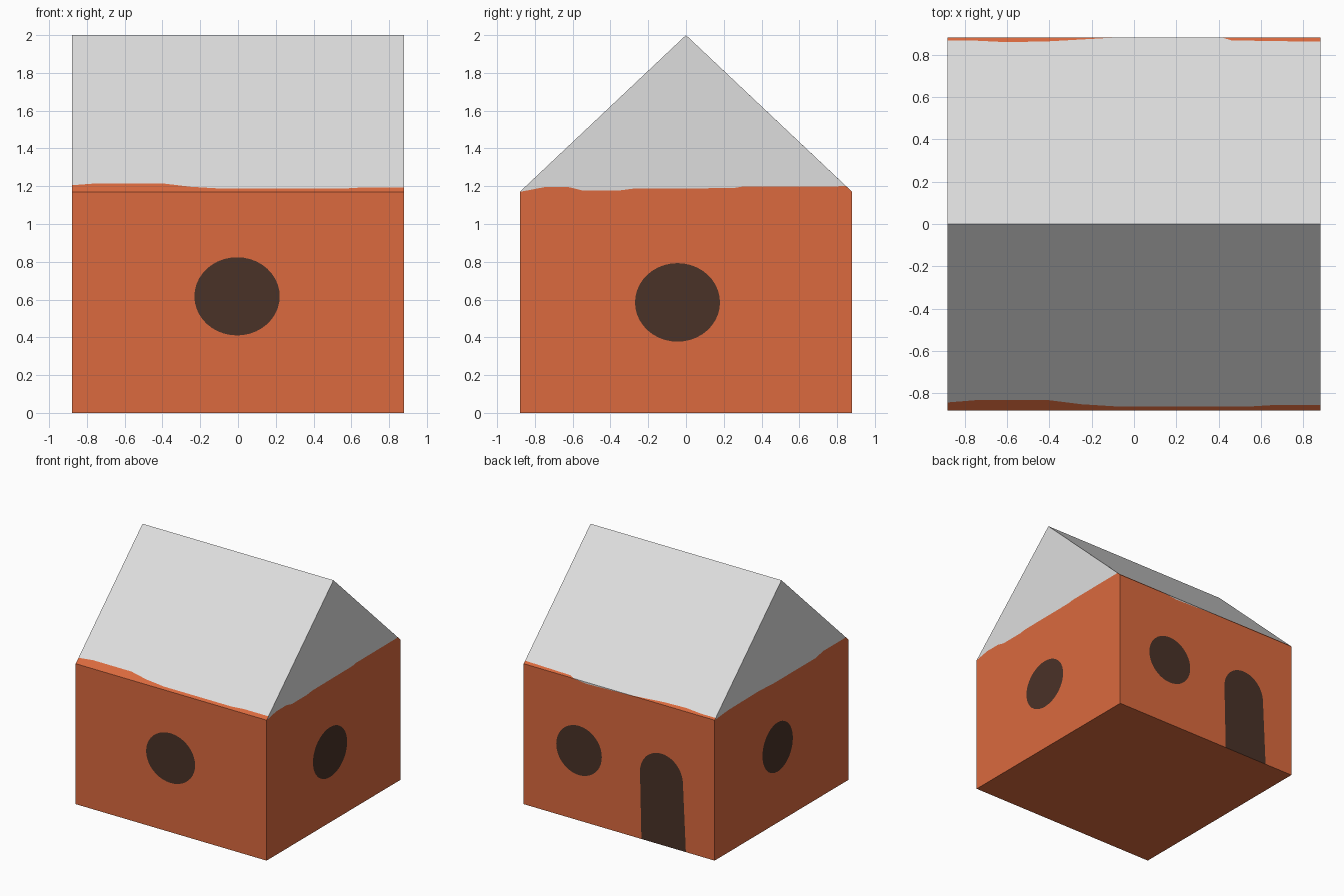
import bpy, bmesh, math
from mathutils import Vector

if "Cube" in bpy.data.objects:
    bpy.data.objects.remove(bpy.data.objects["Cube"])

H, EAVE, RIDGE = 0.88, 1.17, 2.0   # half width, eave height, ridge height


def material(name, rgb):
    m = bpy.data.materials.new(name)
    lin = [((c / 255 + 0.055) / 1.055) ** 2.4 for c in rgb]
    m.diffuse_color = (*lin, 1)
    m.use_nodes = True
    m.node_tree.nodes["Principled BSDF"].inputs["Base Color"].default_value = m.diffuse_color
    return m


BRICK = material("orange plaster", (219, 106, 62))
SNOW = material("pale roof", (222, 222, 222))
DARK = material("dark opening", (74, 50, 39))


# Maps from (sideways, height) to the surface of each side; front and back bend at the eave
def along_x(sign):
    return lambda u, z: Vector((u, sign * min(H, H * (RIDGE - z) / (RIDGE - EAVE)), z))


def along_y(sign):
    return lambda u, z: Vector((sign * H, u, z))


def finish(bm, name, mat):
    bmesh.ops.remove_doubles(bm, verts=bm.verts, dist=1e-5)
    bm.normal_update()
    for f in bm.faces:
        if f.normal.dot(f.calc_center_median() - Vector((0, 0, 0.9))) < 0:
            f.normal_flip()
    me = bpy.data.meshes.new(name)
    bm.to_mesh(me)
    bm.free()
    me.materials.append(mat)
    bpy.context.collection.objects.link(bpy.data.objects.new(name, me))


def panel(name, mat, place, *loops):
    """Flat face from an outline, with further loops as holes."""
    bm = bmesh.new()
    edges = []
    for loop in loops:
        vs = [bm.verts.new(place(*p)) for p in loop]
        edges += [bm.edges.new((a, b)) for a, b in zip(vs, vs[1:] + vs[:1])]
    n = place(0.1, 0) - place(0, 0)
    normal = n.cross(place(0, 0.1) - place(0, 0)).normalized()
    bmesh.ops.triangle_fill(bm, edges=edges, use_beauty=True, normal=normal)
    finish(bm, name, mat)


def band(name, mat, place, low, high):
    """Strip of faces between two rows of points."""
    bm = bmesh.new()
    for i in range(len(low) - 1):
        pts = []
        for p in (low[i], low[i + 1], high[i + 1], high[i]):
            if p not in pts:
                pts.append(p)
        if len(pts) > 2:
            bm.faces.new([bm.verts.new(place(*p)) for p in pts])
    finish(bm, name, mat)


def oval(cu, cz, ru, rz, n=40):
    return [(cu + ru * math.cos(2 * math.pi * i / n), cz + rz * math.sin(2 * math.pi * i / n))
            for i in range(n)]


# Arched door outline, leaning slightly, open at the ground
arch = [(-0.39 + 0.198 * math.cos(math.pi * i / 20), 0.56 + 0.2 * math.sin(math.pi * i / 20))
        for i in range(20, -1, -1)]
door = [(-0.615, 0)] + arch + [(-0.205, 0)]

# Wavy paint lines between wall and roof
front_line = [(-H, 1.205), (-0.75, 1.215), (-0.4, 1.215), (-0.25, 1.197), (-0.08, 1.187),
              (0.55, 1.187), (0.65, 1.193), (H, 1.193)]
back_line = [(-H, 1.183), (-0.75, 1.183), (-0.6, 1.19), (-0.4, 1.186), (-0.1, EAVE), (0.05, 1.165),
             (0.3, 1.157), (0.42, EAVE), (0.46, 1.182), (H, 1.188)]
right_line = [(-H, EAVE), (-0.75, 1.195), (-0.62, 1.195), (-0.55, 1.178), (-0.35, 1.178),
              (-0.28, 1.187), (0.25, 1.19), (0.3, 1.198), (0.848, 1.2)]
left_line = [(-0.848, 1.2), (-0.55, 1.2), (-0.45, 1.18), (0.1, 1.18), (0.3, 1.19),
             (0.7, 1.185), (H, EAVE)]

# Front and back: wall, brick strip above the eave, roof slope
for side, sign, line, win, cut in (
        ("front", -1, front_line, oval(-0.005, 0.617, 0.226, 0.207), []),
        ("back", 1, back_line, oval(0.37, 0.583, 0.21, 0.205), door)):
    place = along_x(sign)
    under = [(u, min(z, EAVE)) for u, z in line]
    over = [(u, max(z, EAVE)) for u, z in line]
    eave = [(u, EAVE) for u, z in line]
    panel(side + "_wall", BRICK, place, [(-H, 0)] + cut + [(H, 0)] + under[::-1], win)
    panel(side + "_window", DARK, place, win)
    if cut:
        panel("door", DARK, place, cut)
        band(side + "_roof_drip", SNOW, place, under, eave)
    band(side + "_wall_top", BRICK, place, eave, over)
    band(side + "_roof", SNOW, place, over, [(u, RIDGE) for u, z in line])

# Left and right: wall and gable
for side, sign, line, win in (
        ("right", 1, right_line, oval(-0.045, 0.585, 0.225, 0.208)),
        ("left", -1, left_line, oval(0.05, 0.63, 0.2, 0.205))):
    place = along_y(sign)
    corner = [(H, EAVE)] if sign > 0 else []
    other = [(-H, EAVE)] if sign < 0 else []
    panel(side + "_wall", BRICK, place, [(-H, 0), (H, 0)] + corner + line[::-1] + other, win)
    panel(side + "_window", DARK, place, win)
    panel(side + "_gable", SNOW, place, line + [(0, RIDGE)])

# Floor
bm = bmesh.new()
bm.faces.new([bm.verts.new((x * H, y * H, 0)) for x, y in ((-1, -1), (-1, 1), (1, 1), (1, -1))])
finish(bm, "floor", BRICK)
